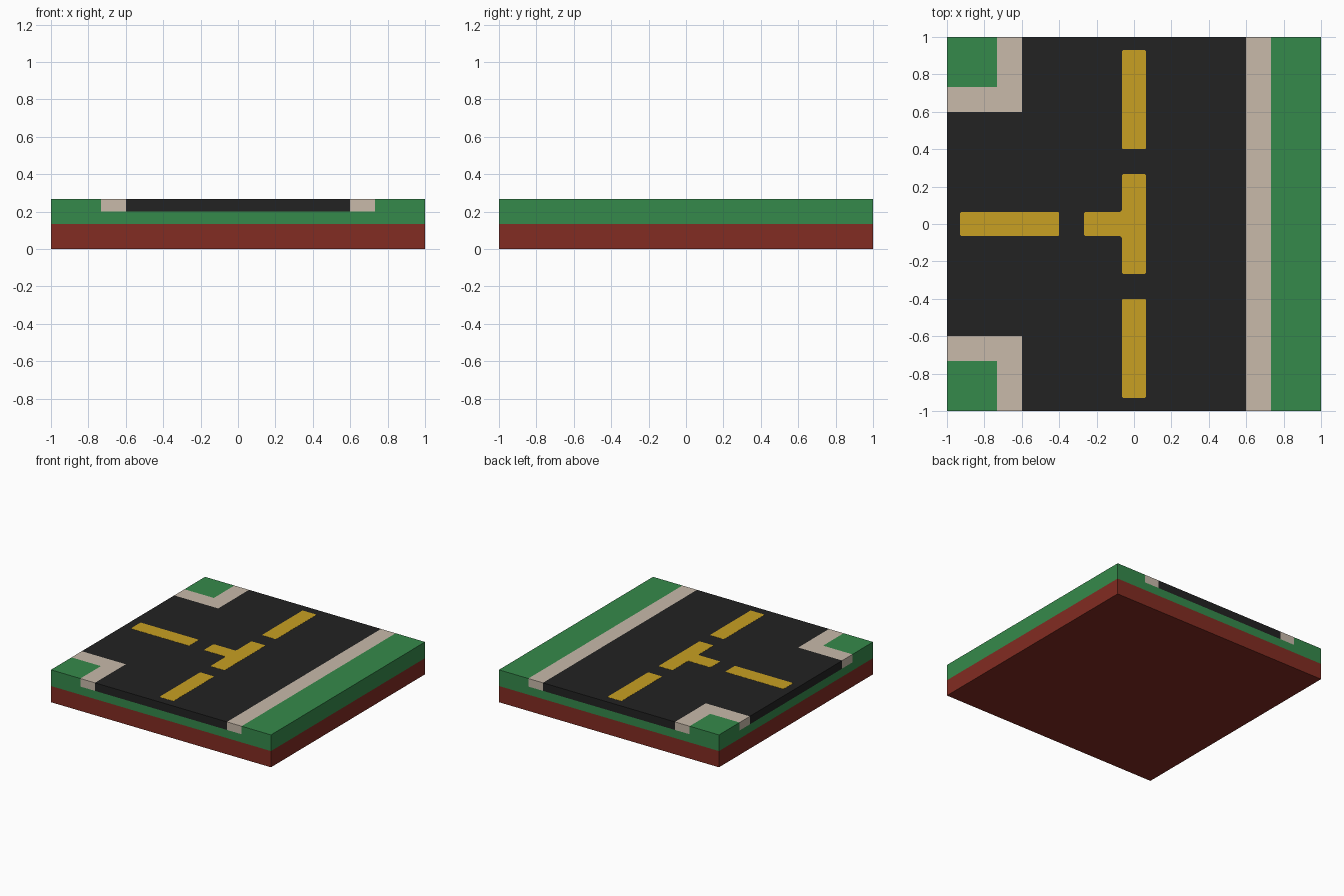
import bpy, bmesh
from mathutils import Vector

if "Cube" in bpy.data.objects:
    bpy.data.objects.remove(bpy.data.objects["Cube"])


def material(name, rgb):
    m = bpy.data.materials.new(name)
    m.diffuse_color = (*rgb, 1.0)
    m.use_nodes = True
    m.node_tree.nodes["Principled BSDF"].inputs["Base Color"].default_value = m.diffuse_color
    return m


DIRT = material("red brown earth", (0.223, 0.025, 0.016))
GRASS = material("grass green", (0.036, 0.251, 0.070))
ASPHALT = material("asphalt black", (0.016, 0.016, 0.016))
PAVING = material("paving beige", (0.578, 0.491, 0.402))
YELLOW = material("marking yellow", (0.578, 0.352, 0.016))

# Layer heights and plan lines
Z_DIRT, Z_BED, Z_TOP, Z_PAINT = 0.133, 0.2, 0.266, 0.267
KERB, LAWN = 0.6, 0.733
HALF = 0.064


def prism(name, outline, z0, z1, mat):
    """Extrude a plan outline from z0 to z1."""
    bm = bmesh.new()
    face = bm.faces.new([bm.verts.new((x, y, z0)) for x, y in outline])
    top = bmesh.ops.extrude_face_region(bm, geom=[face])["geom"]
    bmesh.ops.translate(bm, vec=(0, 0, z1 - z0),
                        verts=[v for v in top if isinstance(v, bmesh.types.BMVert)])
    bmesh.ops.recalc_face_normals(bm, faces=bm.faces)
    mesh = bpy.data.meshes.new(name)
    bm.to_mesh(mesh)
    bm.free()
    mesh.materials.append(mat)
    obj = bpy.data.objects.new(name, mesh)
    bpy.context.collection.objects.link(obj)
    return obj


def rect(x0, x1, y0, y1):
    return [(x0, y0), (x1, y0), (x1, y1), (x0, y1)]


def rounded(outline, convex=0.01, concave=0.02, steps=4):
    """Round each corner of a counter-clockwise outline."""
    pts = [Vector(p) for p in outline]
    out = []
    for i, p in enumerate(pts):
        a, b = pts[i - 1] - p, pts[(i + 1) % len(pts)] - p
        r = convex if a.cross(b) < 0 else concave
        s, e = p + a.normalized() * r, p + b.normalized() * r
        for k in range(steps + 1):
            t = k / steps
            out.append(tuple(s * (1 - t) ** 2 + p * 2 * t * (1 - t) + e * t ** 2))
    return out


# Ground layers
prism("earth_base", rect(-1, 1, -1, 1), 0, Z_DIRT, DIRT)
prism("grass_layer", rect(-1, 1, -1, 1), Z_DIRT, Z_BED, GRASS)

# Straight side of the junction
prism("grass_verge", rect(LAWN, 1, -1, 1), Z_BED, Z_TOP, GRASS)
prism("straight_pavement", rect(KERB, LAWN, -1, 1), Z_BED, Z_TOP, PAVING)

# Two corner lawns with L-shaped pavements
for side, s in (("front", -1), ("back", 1)):
    prism(f"{side}_corner_lawn", rect(-1, -LAWN, s * LAWN, s), Z_BED, Z_TOP, GRASS)
    corner = [(-1, KERB), (-KERB, KERB), (-KERB, 1), (-LAWN, 1), (-LAWN, LAWN), (-1, LAWN)]
    prism(f"{side}_corner_pavement", [(x, s * y) for x, y in corner], Z_BED, Z_TOP, PAVING)

# T-shaped road surface
prism("road", [(-KERB, -1), (KERB, -1), (KERB, 1), (-KERB, 1), (-KERB, KERB),
               (-1, KERB), (-1, -KERB), (-KERB, -KERB)], Z_BED, Z_TOP, ASPHALT)

# Painted dashes and central T marking
dashes = {"front_dash": rect(-HALF, HALF, -0.93, -0.4),
          "back_dash": rect(-HALF, HALF, 0.4, 0.93),
          "left_dash": rect(-0.93, -0.4, -HALF, HALF),
          "centre_marking": [(-HALF, -0.267), (HALF, -0.267), (HALF, 0.267), (-HALF, 0.267),
                             (-HALF, HALF), (-0.267, HALF), (-0.267, -HALF), (-HALF, -HALF)]}
for name, outline in dashes.items():
    prism(name, rounded(outline), Z_TOP, Z_PAINT, YELLOW)
